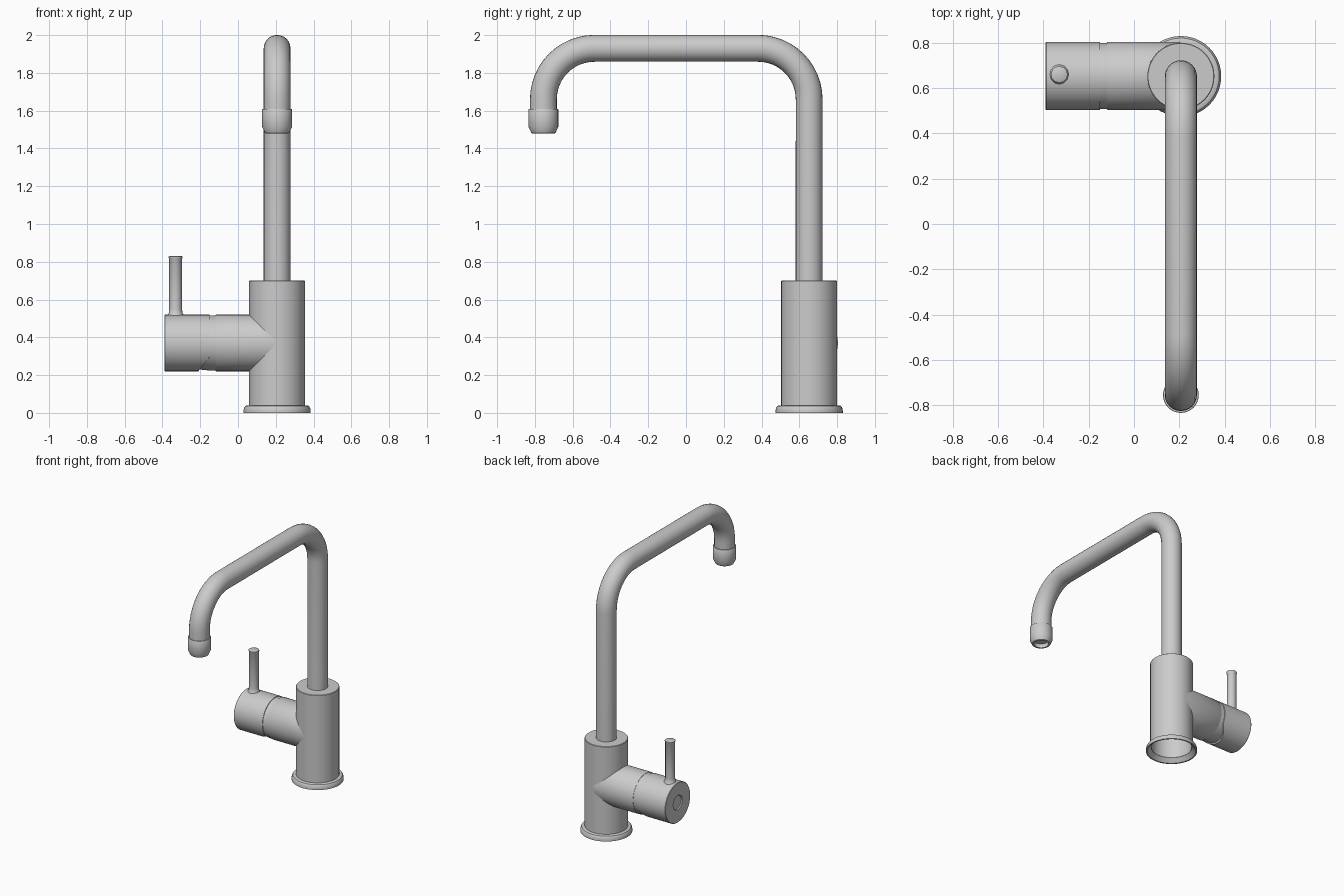
import bpy, bmesh, math

if "Cube" in bpy.data.objects:
    bpy.data.objects.remove(bpy.data.objects["Cube"])

CX, CY = 0.207, 0.652      # axis of the body
HZ = 0.37                  # height of the handle axis
BODY_R = 0.148


def finish(obj, angle=35):
    bpy.ops.object.select_all(action='DESELECT')
    obj.select_set(True)
    bpy.context.view_layer.objects.active = obj
    bpy.ops.object.shade_smooth_by_angle(angle=math.radians(angle))


def lathe(name, profile, centre, axis='Z', segs=48, trim=None):
    """Spin (radius, height) points about Z or X; trim may reshape each point."""
    bm = bmesh.new()
    rings = []
    for r, h in profile:
        ring = []
        for i in range(1 if r == 0 else segs):
            a = 2 * math.pi * i / segs
            u, v = r * math.cos(a), r * math.sin(a)
            p = (u, v, h) if axis == 'Z' else (h, u, v)
            p = [c + q for c, q in zip(centre, p)]
            ring.append(bm.verts.new(trim(p) if trim else p))
        rings.append(ring)
    for a, b in zip(rings, rings[1:]):
        for i in range(segs):
            j = (i + 1) % segs
            quad = [a[i % len(a)], a[j % len(a)], b[j % len(b)], b[i % len(b)]]
            bm.faces.new(list(dict.fromkeys(quad)))
    bmesh.ops.recalc_face_normals(bm, faces=bm.faces)
    mesh = bpy.data.meshes.new(name)
    bm.to_mesh(mesh)
    bm.free()
    obj = bpy.data.objects.new(name, mesh)
    bpy.context.collection.objects.link(obj)
    finish(obj)
    return obj


# hollow body, open at the bottom
lathe("body", [(0, 0.69), (0.14, 0.69), (0.14, 0.03), (BODY_R, 0.03),
               (BODY_R, 0.697), (0.145, 0.70), (0, 0.70)], (CX, CY, 0))

# base flange with rounded upper lip
lathe("base_flange", [(0.141, 0.03), (0.168, 0.0), (0.178, 0.0), (0.178, 0.012),
                      (0.175, 0.026), (0.169, 0.036), (0.16, 0.04), (0.146, 0.04)],
      (CX, CY, 0))


# side stub, its inner end following the round body
def meet_body(p):
    if p[0] > 0:
        p[0] = CX - math.sqrt(max(0, BODY_R ** 2 - (p[1] - CY) ** 2))
    return p


lathe("side_stub", [(0.14, -0.12), (0.148, -0.12), (0.15, -0.117), (0.15, CX)],
      (0, CY + 0.002, HZ), 'X', 64, meet_body)

# narrower core showing in the gap between stub and handle
lathe("valve_core", [(0, -0.25), (0.136, -0.25), (0.146, -0.146), (0.146, -0.12), (0, -0.12)],
      (0, CY + 0.002, HZ), 'X', 64)


# handle cap, underside cut away at a slant
def slant(p):
    if p[0] > -0.2:
        p[0] -= max(0, 0.295 - p[2]) * 0.8
    return p


lathe("handle_cap", [(0, -0.383), (0.05, -0.383), (0.055, -0.39), (0.147, -0.39),
                     (0.15, -0.387), (0.15, -0.15), (0.138, -0.15)],
      (0, CY + 0.002, HZ), 'X', 64, slant)

# lever pin with flared foot
lathe("lever", [(0.046, 0.505), (0.042, 0.519), (0.036, 0.53), (0.034, 0.55),
                (0.034, 0.815), (0.037, 0.82), (0.037, 0.827), (0.032, 0.83), (0, 0.83)],
      (-0.33, CY + 0.008, 0), segs=12)

# spout pipe: up, over and down
TIP_Y, TOP_Z, BEND, PIPE_R = -0.755, 1.93, 0.27, 0.071
path = [(CY, 0.69)]
for cy, start in ((CY - BEND, 0), (TIP_Y + BEND, 90)):
    for i in range(13):
        a = math.radians(start + 90 * i / 12)
        path.append((cy + BEND * math.cos(a), TOP_Z - BEND + BEND * math.sin(a)))
path.append((TIP_Y, 1.59))
curve = bpy.data.curves.new("spout", 'CURVE')
curve.dimensions = '3D'
curve.bevel_depth = PIPE_R
curve.bevel_resolution = 10
spline = curve.splines.new('POLY')
spline.points.add(len(path) - 1)
for pt, (y, z) in zip(spline.points, path):
    pt.co = (CX, y, z, 1)
spout = bpy.data.objects.new("spout", curve)
bpy.context.collection.objects.link(spout)
bpy.ops.object.select_all(action='DESELECT')
spout.select_set(True)
bpy.context.view_layer.objects.active = spout
bpy.ops.object.convert(target='MESH')
finish(bpy.context.object)

# aerator nozzle with recessed outlet
lathe("aerator", [(0.069, 1.61), (0.077, 1.61), (0.079, 1.607), (0.079, 1.515),
                  (0.064, 1.482), (0.06, 1.48), (0.05, 1.48), (0.05, 1.51), (0, 1.51)],
      (CX, TIP_Y, 0), segs=32)
